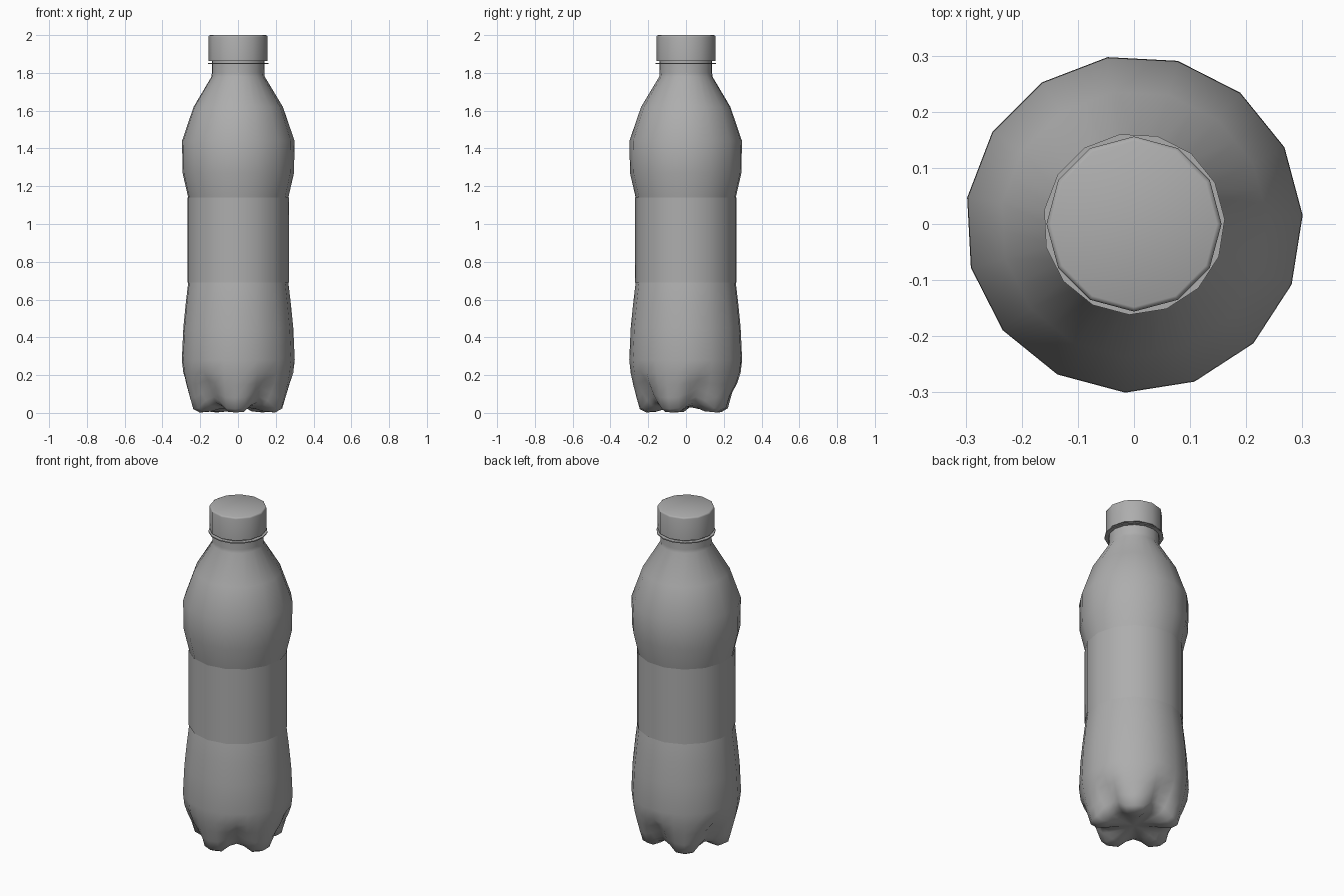
import bpy, bmesh
from math import cos, sin, radians, pi

if "Cube" in bpy.data.objects:
    bpy.data.objects.remove(bpy.data.objects["Cube"])

grey = bpy.data.materials.new("dark_grey")
grey.diffuse_color = (0.42, 0.42, 0.42, 1)
grey.use_nodes = True
grey.node_tree.nodes["Principled BSDF"].inputs["Base Color"].default_value = grey.diffuse_color


def finish(name, bm, angle):
    bmesh.ops.recalc_face_normals(bm, faces=bm.faces)
    me = bpy.data.meshes.new(name)
    bm.to_mesh(me)
    bm.free()
    me.materials.append(grey)
    ob = bpy.data.objects.new(name, me)
    bpy.context.collection.objects.link(ob)
    bpy.ops.object.select_all(action='DESELECT')
    ob.select_set(True)
    bpy.context.view_layer.objects.active = ob
    bpy.ops.object.shade_smooth_by_angle(angle=radians(angle))
    return ob


def skin(bm, rings):
    for a, b in zip(rings, rings[1:]):
        n = len(a)
        for i in range(n):
            j = (i + 1) % n
            bm.faces.new((a[i], a[j], b[j], b[i]))


def lathe(name, profile, sides, offset, angle, caps=False, closed=False):
    bm = bmesh.new()
    rings = []
    for r, z in profile:
        ts = [radians(offset) + 2 * pi * i / sides for i in range(sides)]
        rings.append([bm.verts.new((r * cos(t), r * sin(t), z)) for t in ts])
    skin(bm, rings + rings[:1] if closed else rings)
    if caps:
        bm.faces.new(rings[0])
        bm.faces.new(rings[-1])
    return finish(name, bm, angle)


# Bottle body: 15-sided wall, with a five-lobed foot blended from two profiles
foot = [(0.06, 0.028), (0.12, 0.018), (0.16, 0.006), (0.21, 0.002), (0.245, 0.02),
        (0.262, 0.08), (0.28, 0.15), (0.293, 0.21)]
groove = [(0.06, 0.03), (0.11, 0.034), (0.155, 0.04), (0.192, 0.055), (0.21, 0.085),
          (0.23, 0.13), (0.256, 0.175), (0.29, 0.215)]
wall = [(0.301, 0.28), (0.293, 0.45), (0.28, 0.58), (0.267, 0.69), (0.265, 0.7),
        (0.265, 1.13), (0.267, 1.14), (0.297, 1.27), (0.3, 1.44), (0.238, 1.62),
        (0.142, 1.78), (0.14, 1.8), (0.14, 1.88)]
spread = [0.8, 0.8, 0.8, 0.75, 0.7, 0.5, 0.25, 0.1]   # grooves widen downwards
bm = bmesh.new()
rings = []
for i, ((fr, fz), (gr, gz)) in enumerate(list(zip(foot, groove)) + [(p, p) for p in wall]):
    s = spread[i] if i < 8 else 0
    weight = [1, s, 0.1 * s, 0]
    ring = []
    for j in range(30):
        k = (j - 1) % 6                 # grooves sit at 15 degrees + 72 n
        w = weight[min(k, 6 - k)]
        r, z = fr + (gr - fr) * w, fz + (gz - fz) * w
        if j % 2:
            r *= cos(radians(12))       # mid columns lie on the flat sides
        t = radians(3 + 12 * j)
        ring.append(bm.verts.new((r * cos(t), r * sin(t), z)))
    rings.append(ring)
skin(bm, rings)
centre = bm.verts.new((0, 0, 0.032))
for i in range(30):
    bm.faces.new((centre, rings[0][i], rings[0][(i + 1) % 30]))
bm.faces.new(rings[-1])
finish("bottle_body", bm, 60)

# Label band around the waist
lathe("label_band", [(0.27, 0.69), (0.27, 1.14)], 15, 3, 35)

# Collar under the cap
lathe("neck_collar", [(0.13, 1.847), (0.162, 1.847), (0.162, 1.853), (0.13, 1.853)],
      15, 3, 35, closed=True)

# Screw cap with a softened top edge
lathe("screw_cap", [(0.156, 1.862), (0.156, 1.99), (0.154, 1.997), (0.148, 2.0)],
      12, 0, 50, caps=True)
